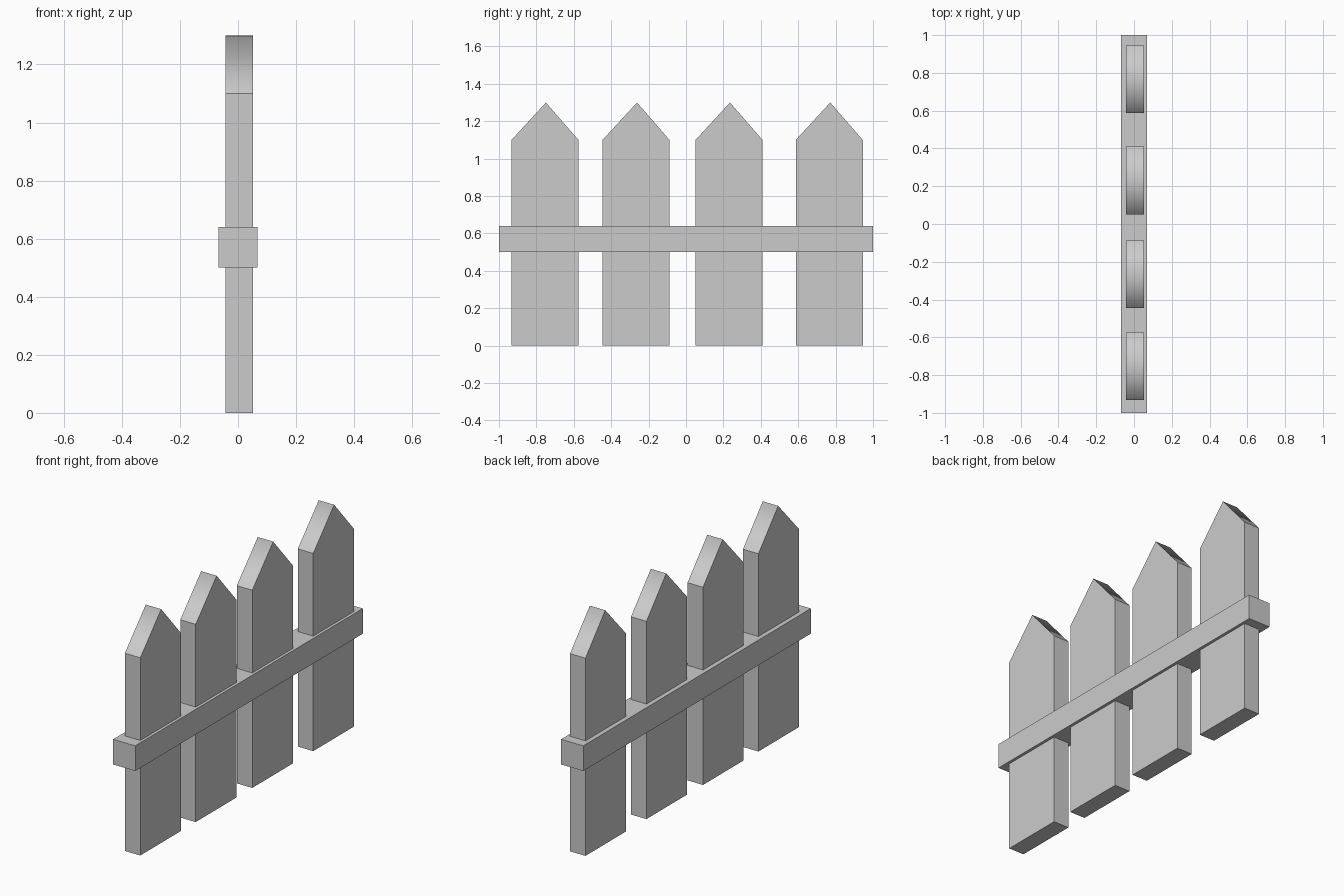
import bpy
import bmesh

if "Cube" in bpy.data.objects:
    bpy.data.objects.remove(bpy.data.objects["Cube"])


def extrude_x(name, profile, x0, x1, smooth_tip=False):
    """Solid made from a (y, z) outline swept from x0 to x1."""
    bm = bmesh.new()
    face = bm.faces.new([bm.verts.new((x0, y, z)) for y, z in profile])
    swept = bmesh.ops.extrude_face_region(bm, geom=[face], use_keep_orig=True)
    verts = [v for v in swept["geom"] if isinstance(v, bmesh.types.BMVert)]
    bmesh.ops.translate(bm, verts=verts, vec=(x1 - x0, 0, 0))
    bmesh.ops.recalc_face_normals(bm, faces=bm.faces)
    if smooth_tip:
        # The two sloping faces shade smoothly into each other over the peak
        for f in bm.faces:
            f.smooth = f.normal.z > 0.1
    mesh = bpy.data.meshes.new(name)
    bm.to_mesh(mesh)
    bm.free()
    obj = bpy.data.objects.new(name, mesh)
    bpy.context.collection.objects.link(obj)
    return obj


# Pointed pickets, slightly unevenly spaced along the rail
HALF = 0.179
for i, y in enumerate((-0.754, -0.267, 0.23, 0.766)):
    outline = [(y - HALF, 0), (y + HALF, 0), (y + HALF, 1.1),
               (y + 0.005, 1.3), (y - HALF, 1.1)]
    extrude_x(f"picket_{i + 1}", outline, -0.043, 0.052, smooth_tip=True)

# Horizontal rail through all pickets
extrude_x("rail", [(-1, 0.5), (1, 0.5), (1, 0.64), (-1, 0.64)], -0.068, 0.068)
